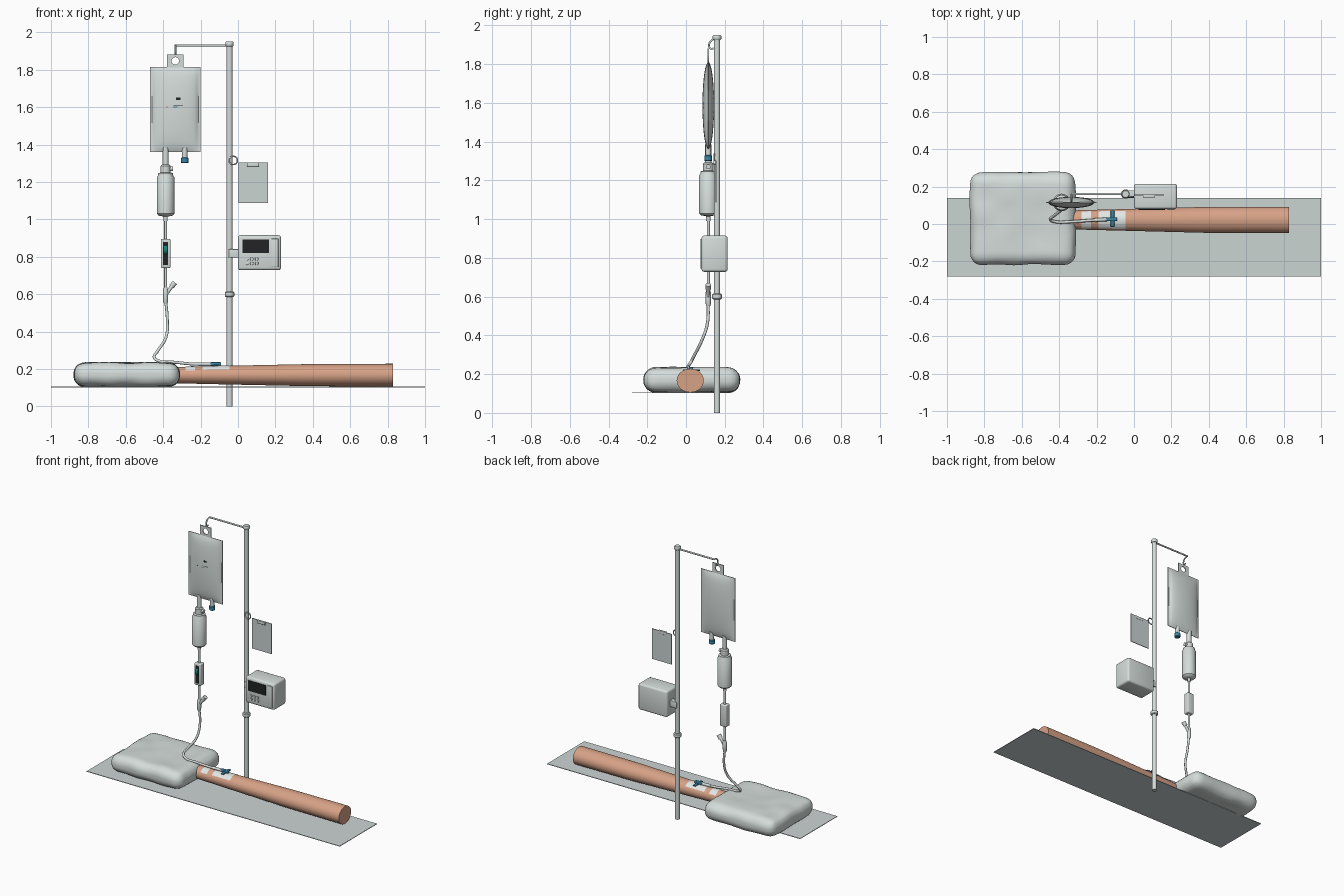
import bpy, bmesh, math
from mathutils import Vector, noise

old = bpy.data.objects.get("Cube")
if old:
    bpy.data.objects.remove(old)


def material(name, r, g, b):
    m = bpy.data.materials.new(name)
    m.use_nodes = True
    m.diffuse_color = (r, g, b, 1)
    m.node_tree.nodes["Principled BSDF"].inputs["Base Color"].default_value = (r, g, b, 1)
    return m


WHITE = material("pale_grey", 0.66, 0.72, 0.70)
SHEET = material("sheet_grey", 0.60, 0.66, 0.65)
TAPE = material("tape_white", 0.80, 0.84, 0.83)
SKIN = material("skin", 0.68, 0.36, 0.24)
BLACK = material("screen_black", 0.015, 0.017, 0.018)
BLUE = material("blue", 0.04, 0.24, 0.40)
GREEN = material("teal_green", 0.01, 0.22, 0.18)
RED = material("red", 0.5, 0.03, 0.03)


def finish(ob, mat, smooth=True):
    ob.data.materials.append(mat)
    bpy.ops.object.select_all(action="DESELECT")
    ob.select_set(True)
    bpy.context.view_layer.objects.active = ob
    if ob.type == "CURVE":
        bpy.ops.object.convert(target="MESH")
    if smooth:
        bpy.ops.object.shade_smooth_by_angle(angle=math.radians(40))
    return ob


def link(name, data):
    ob = bpy.data.objects.new(name, data)
    bpy.context.collection.objects.link(ob)
    return ob


def from_bmesh(name, bm, mat, smooth=True):
    bmesh.ops.recalc_face_normals(bm, faces=bm.faces)
    me = bpy.data.meshes.new(name)
    bm.to_mesh(me)
    bm.free()
    return finish(link(name, me), mat, smooth)


def box(name, lo, hi, mat, bevel=0.0):
    lo, hi = Vector(lo), Vector(hi)
    bm = bmesh.new()
    bmesh.ops.create_cube(bm, size=1)
    for v in bm.verts:
        v.co = (lo + hi) / 2 + v.co * (hi - lo)
    if bevel:
        bmesh.ops.bevel(bm, geom=bm.edges[:], offset=bevel, segments=3, profile=0.5, affect="EDGES")
    return from_bmesh(name, bm, mat)


def lathe(name, x, y, profile, mat, steps=24):
    """Turn a closed (radius, z) profile about a vertical axis."""
    bm = bmesh.new()
    rings = [[bm.verts.new((x + r * math.cos(math.tau * i / steps), y + r * math.sin(math.tau * i / steps), z))
              for i in range(steps)] for r, z in profile]
    for a, b in zip(rings, rings[1:]):
        for i in range(steps):
            j = (i + 1) % steps
            bm.faces.new((a[i], a[j], b[j], b[i]))
    bm.faces.new(rings[0])
    bm.faces.new(rings[-1])
    return from_bmesh(name, bm, mat)


def tube(name, points, radius, mat, cyclic=False):
    cu = bpy.data.curves.new(name, "CURVE")
    cu.dimensions = "3D"
    cu.bevel_depth, cu.bevel_resolution, cu.resolution_u = radius, 3, 8
    cu.use_fill_caps = True
    sp = cu.splines.new("BEZIER")
    sp.bezier_points.add(len(points) - 1)
    for bp, p in zip(sp.bezier_points, points):
        bp.co = p
        bp.handle_left_type = bp.handle_right_type = "AUTO"
    sp.use_cyclic_u = cyclic
    return finish(link(name, cu), mat)


def soft_box(name, centre, half, cuts, shape, mat):
    """Subdivided cube whose unit points are passed through a shaping rule."""
    bm = bmesh.new()
    bmesh.ops.create_cube(bm, size=2)
    bmesh.ops.subdivide_edges(bm, edges=bm.edges[:], cuts=cuts, use_grid_fill=True)
    for v in bm.verts:
        v.co = Vector(centre) + shape(v.co.copy(), Vector(half))
    return from_bmesh(name, bm, mat)


# Ground sheet
box("ground_sheet", (-1, -0.28, 0.102), (1, 0.14, 0.106), SHEET)


# Pillow with rounded rim and gentle dents
def pillow_shape(p, half):
    r = 0.06
    q = Vector([c * h for c, h in zip(p, half)])
    core = Vector([max(-(h - r), min(h - r, c)) for c, h in zip(q, half)])
    d = q - core
    n = d.normalized() if d.length else d
    return core + n * (r + 0.006 * noise.noise(q * 9))


soft_box("pillow", (-0.595, 0.03, 0.17), (0.283, 0.247, 0.064), 23, pillow_shape, WHITE)

# Arm, lofted from ellipses
STATIONS = [(-0.36, 0.050, 0.043), (-0.05, 0.058, 0.050), (0.38, 0.069, 0.059), (0.83, 0.070, 0.061)]
AY, AZ = 0.022, 0.167


def arm_point(x, angle, lift=0.0):
    for (xa, ya, za), (xb, yb, zb) in zip(STATIONS, STATIONS[1:]):
        if x <= xb:
            t = (x - xa) / (xb - xa)
            break
    ry, rz = ya + (yb - ya) * t + lift, za + (zb - za) * t + lift
    return (x, AY + ry * math.sin(angle), AZ + rz * math.cos(angle))


bm = bmesh.new()
rings = [[bm.verts.new(arm_point(s[0], math.tau * i / 32)) for i in range(32)] for s in STATIONS]
for a, b in zip(rings, rings[1:]):
    for i in range(32):
        bm.faces.new((a[i], a[i - 1], b[i - 1], b[i]))
bm.faces.new(rings[0])
bm.faces.new(rings[-1])
from_bmesh("arm", bm, SKIN)


# Tape strips wrapped over the arm
def tape(name, x0, x1, spread, lift):
    bm = bmesh.new()
    n = 12
    rows = [[bm.verts.new(arm_point(x, spread * (2 * i / n - 1), lift)) for i in range(n + 1)] for x in (x0, x1)]
    for i in range(n):
        bm.faces.new((rows[0][i], rows[1][i], rows[1][i + 1], rows[0][i + 1]))
    bmesh.ops.solidify(bm, geom=bm.faces[:], thickness=0.003)
    from_bmesh(name, bm, mat=TAPE)


tape("tape_strip", -0.28, -0.23, 1.0, 0.002)
tape("dressing", -0.19, -0.045, 0.95, 0.002)

# Cannula
box("cannula_wings", (-0.125, -0.015, 0.217), (-0.105, 0.072, 0.224), BLUE, 0.002)
box("cannula_body", (-0.15, 0.015, 0.217), (-0.09, 0.036, 0.236), BLUE, 0.005)
tube("cannula_connector", [(-0.21, 0.021, 0.226), (-0.14, 0.025, 0.226)], 0.010, WHITE)

# Pole
PX, PY = -0.045, 0.16
lathe("pole", PX, PY, [(0.016, 0), (0.016, 1.94)], WHITE)
lathe("pole_cap", PX, PY, [(0.018, 1.925), (0.022, 1.93), (0.022, 1.945), (0.018, 1.95)], WHITE)
lathe("pole_collar", PX, PY, [(0.020, 0.585), (0.025, 0.59), (0.025, 0.61), (0.020, 0.615)], WHITE)

# Hanger bar and hook
BX, BY = -0.335, 0.115
tube("hanger_bar", [(PX, PY, 1.93), (BX, PY, 1.93)], 0.006, WHITE)
tube("hanger_hook", [(BX, PY, 1.93), (BX, 0.137, 1.926), (BX, 0.120, 1.905),
                     (BX, 0.125, 1.882), (BX, 0.142, 1.88)], 0.005, WHITE)


# Fluid bag with flat sealed rim
def bag_shape(p, half):
    u, w = min(1, abs(p.x) / 0.9), min(1, abs(p.z) / 0.97)
    bulge = math.sqrt((1 - u ** 2) * (1 - w ** 2))
    return Vector((p.x * half.x, p.y * (0.002 + half.y * bulge), p.z * half.z))


soft_box("fluid_bag", (BX, BY, 1.587), (0.135, 0.028, 0.227), 25, bag_shape, WHITE)

# Hanging tab with a hole
cu = bpy.data.curves.new("bag_tab", "CURVE")
cu.dimensions, cu.fill_mode, cu.extrude = "2D", "BOTH", 0.003
outline = [(-0.044, -0.04), (0.044, -0.04), (0.044, 0.035), (-0.044, 0.035)]
hole = [(0.02 * math.cos(math.tau * i / 20), 0.02 * math.sin(math.tau * i / 20)) for i in range(20)]
for pts in (outline, hole):
    sp = cu.splines.new("POLY")
    sp.points.add(len(pts) - 1)
    for sp_point, (a, b) in zip(sp.points, pts):
        sp_point.co = (a, b, 0, 1)
    sp.use_cyclic_u = True
tab = link("bag_tab", cu)
tab.location, tab.rotation_euler = (BX, BY, 1.847), (math.pi / 2, 0, 0)
finish(tab, WHITE, False)

# Small printed marks on the bag
for name, x, z, w, h, mat in (("dark_mark", -0.32, 1.645, 0.012, 0.006, BLACK),
                              ("red_mark", -0.38, 1.60, 0.003, 0.003, RED),
                              ("blue_mark", -0.335, 1.60, 0.012, 0.002, BLUE),
                              ("line_mark", -0.32, 1.61, 0.025, 0.001, BLACK)):
    box(name, (x - w, 0.085, z - h), (x + w, 0.0895, z + h), mat)

# Bag ports
CX = -0.387
lathe("spike_port", CX, BY, [(0.016, 1.28), (0.016, 1.385)], WHITE)
lathe("injection_port", -0.285, BY, [(0.015, 1.32), (0.015, 1.385)], WHITE)
lathe("injection_cap", -0.285, BY, [(0.017, 1.30), (0.020, 1.303), (0.020, 1.327), (0.017, 1.33)], BLUE)

# Drip chamber
lathe("drip_chamber", CX, BY, [(0.012, 1.015), (0.038, 1.02), (0.047, 1.03), (0.047, 1.225), (0.040, 1.235),
                               (0.040, 1.247), (0.027, 1.25), (0.027, 1.285), (0.020, 1.292)], WHITE)
tube("air_vent", [(CX, BY, 1.27), (-0.348, BY, 1.27)], 0.013, WHITE)

# Roller clamp
tube("upper_tube", [(CX, BY, 1.03), (CX, BY, 0.80), (CX, BY, 0.58)], 0.008, WHITE)
lathe("tube_sleeve", CX, BY, [(0.011, 0.99), (0.011, 1.02)], WHITE)
box("clamp_body", (CX - 0.026, 0.093, 0.74), (CX + 0.026, 0.137, 0.895), WHITE, 0.006)
box("clamp_slot", (CX - 0.013, 0.0915, 0.755), (CX + 0.013, 0.096, 0.88), BLACK)
bm = bmesh.new()
bmesh.ops.create_cone(bm, cap_ends=True, segments=24, radius1=0.028, radius2=0.028, depth=0.02)
for v in bm.verts:
    v.co = Vector((CX + v.co.z, 0.107 + v.co.y, 0.838 + v.co.x))
from_bmesh("clamp_roller", bm, GREEN)

# Branch connector
lathe("branch_body", CX, BY, [(0.009, 0.55), (0.013, 0.56), (0.014, 0.62), (0.009, 0.635)], WHITE)
tube("branch_arm", [(CX, BY, 0.595), (-0.35, BY, 0.647)], 0.010, WHITE)
tube("branch_plug", [(-0.356, BY, 0.64), (-0.338, BY, 0.662)], 0.015, WHITE)

# Lower tube running down to the cannula
tube("lower_tube", [(CX, BY, 0.57), (-0.378, 0.11, 0.46), (-0.385, 0.08, 0.37), (-0.43, 0.042, 0.295),
                    (-0.448, 0.025, 0.262), (-0.42, 0.012, 0.242), (-0.34, 0.012, 0.236),
                    (-0.25, 0.018, 0.227), (-0.15, 0.025, 0.226)], 0.008, WHITE)

# Infusion pump
box("pump_case", (0, 0.08, 0.728), (0.23, 0.215, 0.915), WHITE, 0.014)
box("pump_screen", (0.025, 0.076, 0.82), (0.165, 0.082, 0.893), BLACK)
box("pump_door", (0.178, 0.074, 0.745), (0.216, 0.084, 0.897), WHITE, 0.003)
for i in range(6):
    bm = bmesh.new()
    bmesh.ops.create_cone(bm, cap_ends=True, segments=16, radius1=0.010, radius2=0.008, depth=0.01)
    for v in bm.verts:
        v.co = Vector((0.048 + 0.026 * (i % 3) + v.co.x, 0.079 - v.co.z, 0.764 + 0.024 * (i // 3) + v.co.y))
    from_bmesh("pump_button", bm, WHITE)
box("pump_bracket", (-0.05, 0.14, 0.795), (0.01, 0.18, 0.84), WHITE, 0.004)

# Record card hung on a ring
box("record_card", (0.003, 0.152, 1.087), (0.16, 0.157, 1.303), SHEET)
box("card_clip", (0.048, 0.142, 1.283), (0.112, 0.158, 1.304), WHITE, 0.002)
ring = [(-0.025 + 0.022 * math.cos(math.tau * i / 8), 0.146, 1.315 + 0.022 * math.sin(math.tau * i / 8))
        for i in range(8)]
tube("card_ring", ring, 0.004, WHITE, True)
